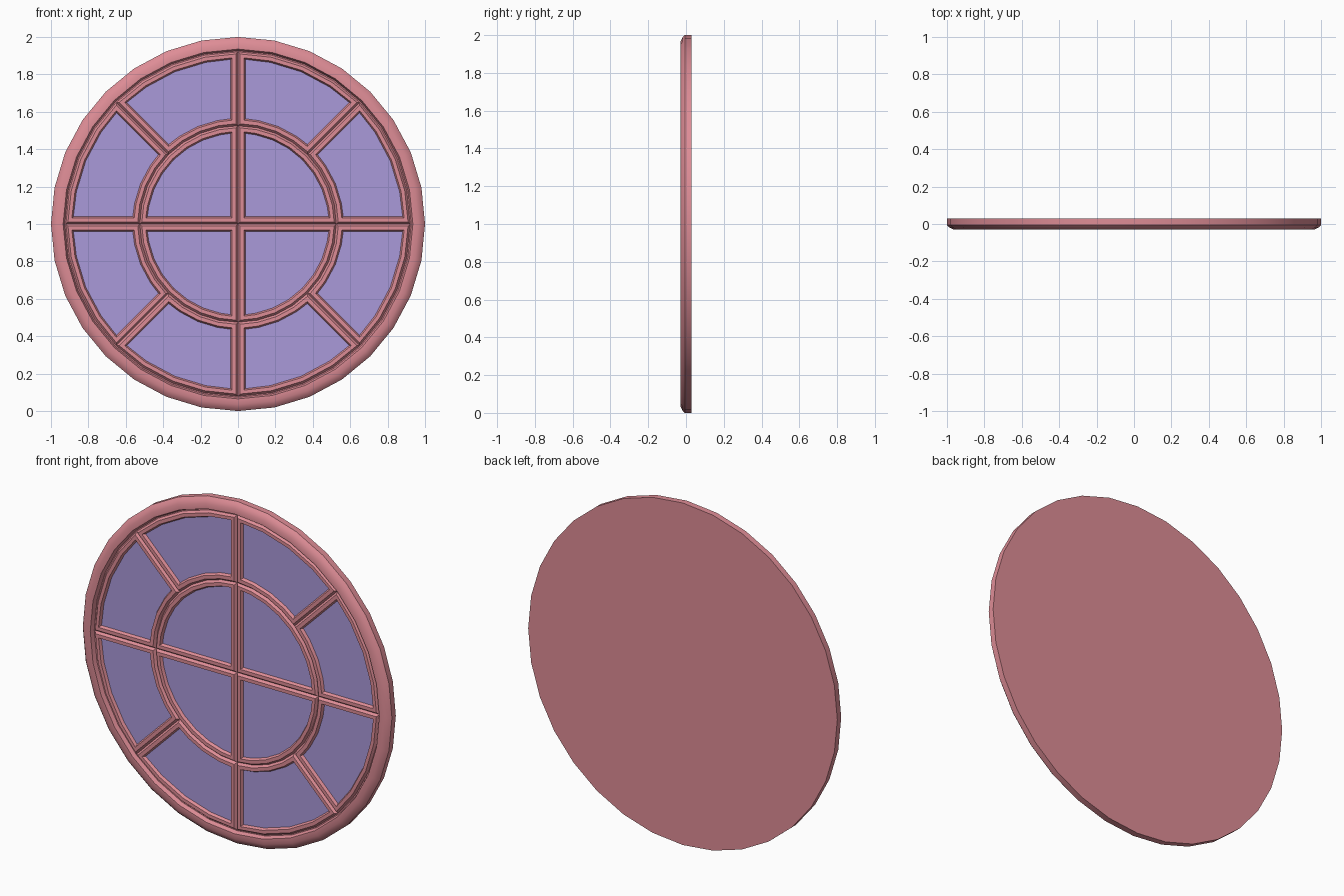
import bpy
import bmesh
from math import sin, cos, asin, pi, radians

if "Cube" in bpy.data.objects:
    bpy.data.objects.remove(bpy.data.objects["Cube"])

STEP = 2 * pi / 32      # facet angle of every circle
RIM_IN = 0.92           # where the rim meets the panes
RING = 0.525            # centre line of the inner ring bar


def make_material(name, colour):
    mat = bpy.data.materials.new(name)
    mat.use_nodes = True
    mat.diffuse_color = colour
    bsdf = next(n for n in mat.node_tree.nodes if n.type == 'BSDF_PRINCIPLED')
    bsdf.inputs["Base Color"].default_value = colour
    return mat


PINK = make_material("rose_pink", (0.73, 0.265, 0.305, 1))
GLASS = make_material("lavender_glass", (0.40, 0.32, 0.70, 1))


def polar(r, a, y):
    return (r * cos(a), y, 1 + r * sin(a))


def finish(bm, name, mat):
    mesh = bpy.data.meshes.new(name)
    bm.to_mesh(mesh)
    bm.free()
    mesh.materials.append(mat)
    obj = bpy.data.objects.new(name, mesh)
    bpy.context.collection.objects.link(obj)
    bpy.ops.object.select_all(action='DESELECT')
    obj.select_set(True)
    bpy.context.view_layer.objects.active = obj
    bpy.ops.object.shade_smooth_by_angle(angle=radians(30))
    return obj


def bridge(bm, a, b):
    for i in range(len(a)):
        j = (i + 1) % len(a)
        bm.faces.new((a[i], a[j], b[j], b[i]))


def outline(start, span, r0, r1, d, y):
    """Sector outline moved inwards by d, counter-clockwise from the front."""
    inner = [start + i * STEP for i in range(1, round(span / STEP))]

    def arc(r):
        off = asin(d / r)
        return [polar(r, a, y) for a in [start + off] + inner + [start + span - off]]

    if r0 == 0:
        return arc(r1 - d) + [polar(d / sin(span / 2), start + span / 2, y)]
    return arc(r1 - d) + arc(r0 + d)[::-1]


# Moulding section of each pane: inward distance, depth
MOULDING = [(0, -0.006), (0.011, -0.02), (0.031, -0.02), (0.039, -0.004)]


def pane(label, start, span, r0, r1):
    bm = bmesh.new()
    loops = [[bm.verts.new(p) for p in outline(start, span, r0, r1, d, y)]
             for d, y in MOULDING]
    for a, b in zip(loops, loops[1:]):
        bridge(bm, a, b)
    finish(bm, label + "_frame", PINK)

    bm = bmesh.new()
    bm.faces.new([bm.verts.new(p)
                  for p in outline(start, span, r0, r1, *MOULDING[-1])])
    bmesh.ops.triangulate(bm, faces=bm.faces[:])
    finish(bm, label + "_glass", GLASS)


# Round rim with a flat back
RIM = [(1.0, 0.03), (1.0, -0.006), (0.988, -0.018), (0.965, -0.03),
       (0.935, -0.03), (0.926, -0.006), (RIM_IN, -0.006), (RIM_IN, 0.01)]
bm = bmesh.new()
rings = [[bm.verts.new(polar(r, i * STEP, y)) for i in range(32)] for r, y in RIM]
for a, b in zip(rings, rings[1:]):
    bridge(bm, a, b)
bm.faces.new(rings[0])
bm.faces.new(rings[-1])
bmesh.ops.recalc_face_normals(bm, faces=bm.faces[:])
finish(bm, "outer_rim", PINK)

# Four quarter panes in the middle, eight panes around them
for k in range(4):
    pane(f"centre_pane_{k + 1}", k * pi / 2, pi / 2, 0, RING)
for k in range(8):
    pane(f"outer_pane_{k + 1}", k * pi / 4, pi / 4, RING, RIM_IN)
